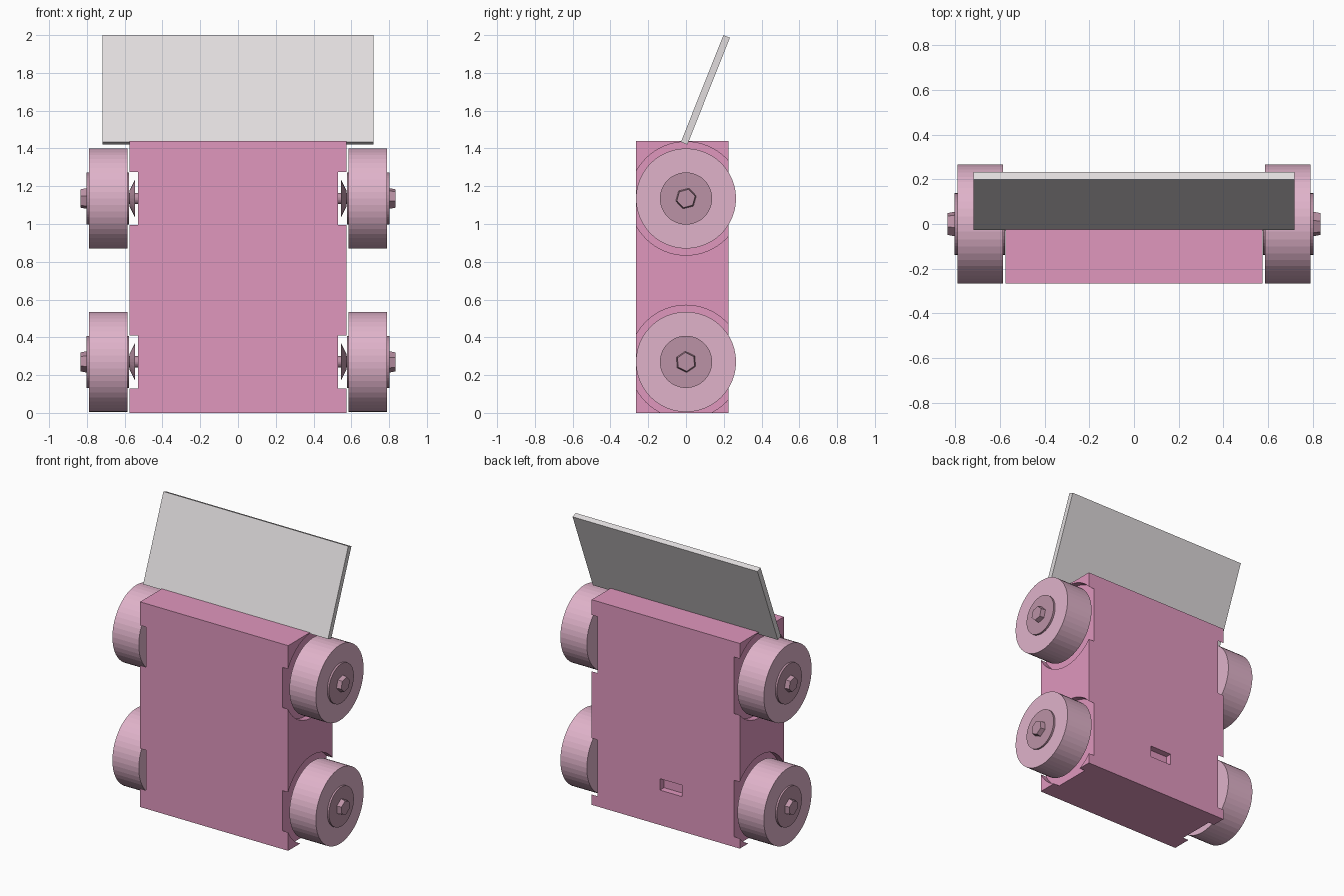
import bpy
import bmesh
import math
from mathutils import Matrix, Vector

if "Cube" in bpy.data.objects:
    bpy.data.objects.remove(bpy.data.objects["Cube"], do_unlink=True)


def material(name, rgb):
    m = bpy.data.materials.new(name)
    m.use_nodes = True
    m.diffuse_color = (*rgb, 1)
    m.node_tree.nodes["Principled BSDF"].inputs["Base Color"].default_value = (*rgb, 1)
    return m


pink = material("rose pink", (0.745, 0.31, 0.515))
pale = material("pale pink", (0.745, 0.45, 0.59))
mauve = material("dusty mauve", (0.5, 0.29, 0.38))
grey = material("light grey", (0.75, 0.72, 0.73))


def finish(name, bm, mat):
    bmesh.ops.recalc_face_normals(bm, faces=bm.faces)
    mesh = bpy.data.meshes.new(name)
    bm.to_mesh(mesh)
    bm.free()
    mesh.materials.append(mat)
    obj = bpy.data.objects.new(name, mesh)
    bpy.context.collection.objects.link(obj)
    return obj


def add_box(bm, lo, hi, turn=Matrix()):
    lo, hi = Vector(lo), Vector(hi)
    place = Matrix.Translation((lo + hi) / 2) @ Matrix.Diagonal((*(hi - lo), 1))
    bmesh.ops.create_cube(bm, size=1, matrix=turn @ place)


def add_disc(bm, side, x0, x1, z, r0, r1=None, sides=48, spin=0):
    """Cylinder or cone along x, running from x0 to x1 on one side."""
    place = (Matrix.Translation((side * (x0 + x1) / 2, 0, z))
             @ Matrix.Rotation(side * math.pi / 2, 4, 'Y') @ Matrix.Rotation(spin, 4, 'Z'))
    bmesh.ops.create_cone(bm, cap_ends=True, segments=sides, radius1=r0,
                          radius2=r0 if r1 is None else r1,
                          depth=x1 - x0, matrix=place)


UPPER, LOWER = 1.135, 0.27
corners = [(side, z) for side in (-1, 1) for z in (UPPER, LOWER)]

# Body with round wheel recesses and a slot in the back
bm = bmesh.new()
add_box(bm, (-0.575, -0.265, 0), (0.575, 0.225, 1.44))
body = finish("body", bm, pink)

bm = bmesh.new()
for side, z in corners:
    add_disc(bm, side, 0.53, 0.7, z, 0.3, sides=64)
add_box(bm, (-0.125, 0.18, 0.245), (0.045, 0.3, 0.325))
cutter = finish("recess_cutter", bm, pink)
cutter.hide_render = True

cut = body.modifiers.new("recesses", 'BOOLEAN')
cut.operation = 'DIFFERENCE'
cut.solver = 'EXACT'
cut.object = cutter
bpy.context.view_layer.objects.active = body
bpy.ops.object.modifier_apply(modifier=cut.name)
bpy.data.objects.remove(cutter, do_unlink=True)

# Wheels, hubs and axles
for side, z in corners:
    label = ("upper" if z == UPPER else "lower") + ("_left" if side > 0 else "_right")

    bm = bmesh.new()
    add_disc(bm, side, 0.585, 0.79, z, 0.265)
    finish(label + "_wheel", bm, pale)

    bm = bmesh.new()
    add_disc(bm, side, 0.578, 0.803, z, 0.138)
    finish(label + "_hub", bm, mauve)

    bm = bmesh.new()
    add_disc(bm, side, 0.8, 0.835, z, 0.057, 0.05, sides=6, spin=0.25 if z == UPPER else 0.6)
    finish(label + "_axle_nut", bm, mauve)

    bm = bmesh.new()
    add_disc(bm, side, 0.545, 0.575, z, 0.1, 0.04, sides=24)
    add_disc(bm, side, 0.5, 0.6, z, 0.03, sides=24)
    finish(label + "_axle", bm, mauve)

# Leaning panel on top
lean = Matrix.Translation((0, -0.027, 1.434)) @ Matrix.Rotation(math.radians(-21.7), 4, 'X')
bm = bmesh.new()
add_box(bm, (-0.718, 0, 0), (0.718, 0.037, 0.609), lean)
finish("panel", bm, grey)
